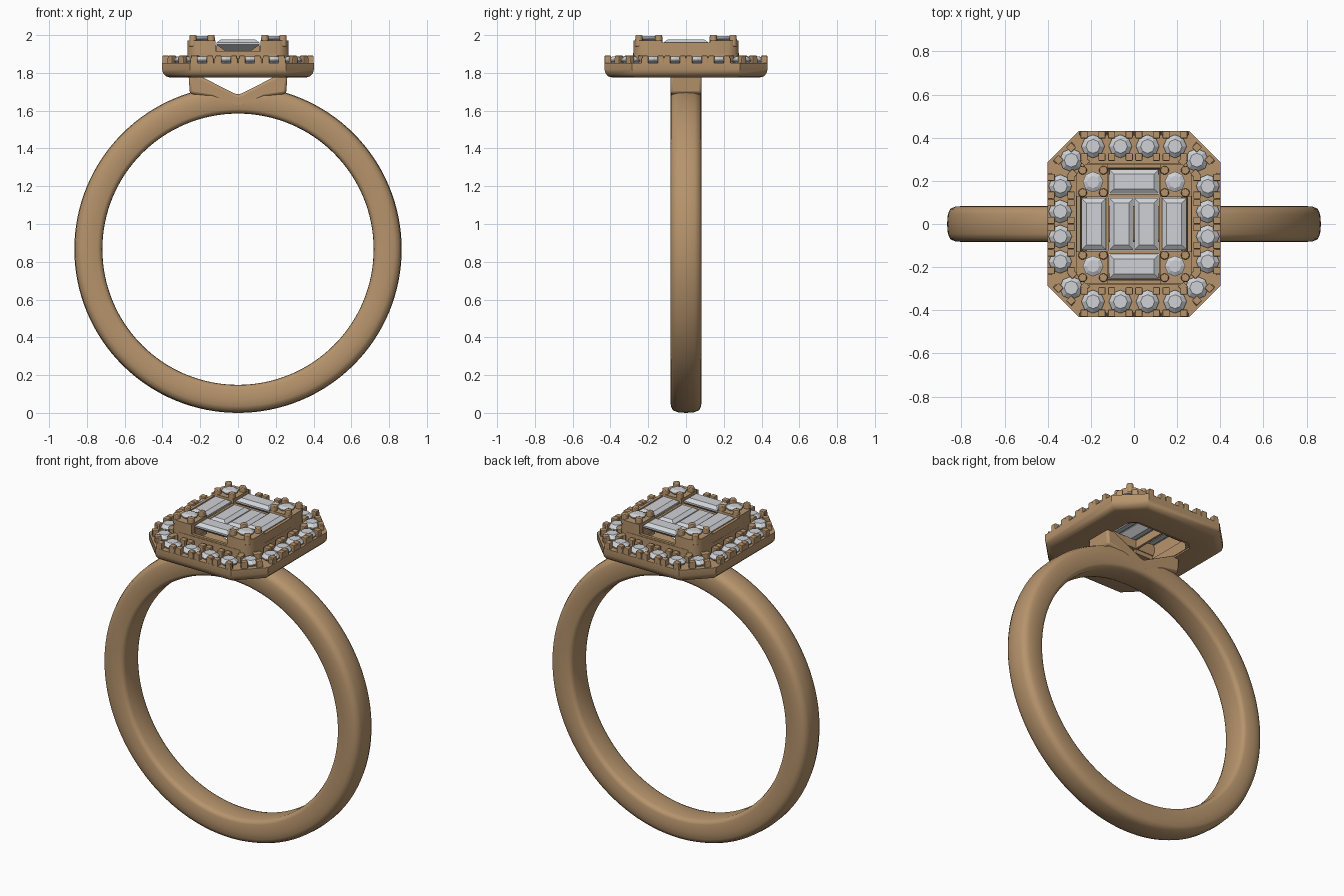
import bpy, bmesh, math
from mathutils import Matrix, Vector

if "Cube" in bpy.data.objects:
    bpy.data.objects.remove(bpy.data.objects["Cube"])


def material(name, rgb):
    m = bpy.data.materials.new(name)
    m.diffuse_color = (*rgb, 1)
    m.use_nodes = True
    m.node_tree.nodes["Principled BSDF"].inputs["Base Color"].default_value = m.diffuse_color
    return m


GOLD = material("warm gold", (0.47, 0.295, 0.150))
STONE = material("pale stone", (0.62, 0.64, 0.67))


def finish(name, bm, mat, smooth=None, bevel=0):
    bmesh.ops.recalc_face_normals(bm, faces=bm.faces)
    me = bpy.data.meshes.new(name)
    bm.to_mesh(me)
    bm.free()
    ob = bpy.data.objects.new(name, me)
    bpy.context.collection.objects.link(ob)
    me.materials.append(mat)
    if bevel:
        b = ob.modifiers.new("soft edges", 'BEVEL')
        b.width, b.segments, b.limit_method = bevel, 2, 'ANGLE'
    if smooth:
        bpy.ops.object.select_all(action='DESELECT')
        ob.select_set(True)
        bpy.context.view_layer.objects.active = ob
        bpy.ops.object.shade_smooth_by_angle(angle=math.radians(smooth))
    return ob


def loft(bm, loops, wrap=False):
    """Skin a series of loops; cap the ends or wrap last to first."""
    rows = [[bm.verts.new(p) for p in loop] for loop in loops]
    pairs = list(zip(rows, rows[1:]))
    if wrap:
        pairs.append((rows[-1], rows[0]))
    else:
        bm.faces.new(rows[0])
        bm.faces.new(rows[-1])
    for a, b in pairs:
        n = len(a)
        for i in range(n):
            j = (i + 1) % n
            bm.faces.new((a[i], a[j], b[j], b[i]))


def octagon(hx, hy, c, z):
    return [(hx, c - hy, z), (hx, hy - c, z), (hx - c, hy, z), (c - hx, hy, z),
            (-hx, hy - c, z), (-hx, c - hy, z), (c - hx, -hy, z), (hx - c, -hy, z)]


def box(bm, center, size, turn=0, pivot=(0, 0, 0)):
    m = (Matrix.Translation(pivot) @ Matrix.Rotation(turn, 4, 'Z')
         @ Matrix.Translation(center) @ Matrix.Diagonal((*size, 1)))
    bmesh.ops.create_cube(bm, size=1, matrix=m)


def round_gem(bm, x, y, z, r, crown, depth):
    def ring(rad, h):
        return [(x + rad * math.cos(math.tau * i / 8), y + rad * math.sin(math.tau * i / 8), z + h)
                for i in range(8)]
    loft(bm, [ring(r * .6, crown), ring(r, 0.002), ring(r, -0.004), ring(r * .12, -depth)])


def baguette(bm, x, y, z, hx, hy):
    def rect(dx, h):
        a, b = hx - dx, hy - dx
        return [(x - a, y - b, z + h), (x + a, y - b, z + h), (x + a, y + b, z + h), (x - a, y + b, z + h)]
    loft(bm, [rect(.022, .02), rect(0, .004), rect(0, -.006), rect(.042, -.038)])


# Band: comfort profile swept round, notched at the top to hold the V support
ZC, R = 0.8665, 0.8665
half = [(0, .718), (.055, .719), (.074, .726), (.082, .742), (.083, .80),
        (.080, .83), (.070, .852), (.045, .863), (0, R)]
profile = half + [(-y, r) for y, r in half[-2:0:-1]]
bm = bmesh.new()
loops = []
for i in range(128):
    t = math.tau * i / 128
    s, c = math.sin(t), math.cos(t)
    limit = (1.645 - ZC) / (c - .5 * abs(s)) if c > .85 else 9
    loops.append([(min(r, limit) * s, y, ZC + min(r, limit) * c) for y, r in profile])
loft(bm, loops, wrap=True)
finish("band", bm, GOLD, 50)

# V support under the setting
right = [(.02, 1.615), (.14, 1.672), (.255, 1.69), (.262, 1.79), (.215, 1.79), (.02, 1.692)]
bm = bmesh.new()
outline = [(0, 1.61)] + right + [(0, 1.685)] + [(-x, z) for x, z in right[::-1]]
loft(bm, [[(x, y, z) for x, z in outline] for y in (-.083, .083)])
finish("v_support", bm, GOLD, 40, bevel=.014)

# Halo tray with rounded lower edge
bm = bmesh.new()
tray = [(.18, 1.776), (.04, 1.776), (.020, 1.782), (.006, 1.797), (0, 1.818),
        (0, 1.853), (.15, 1.853), (.18, 1.853)]
loft(bm, [octagon(.402 - d, .432 - d, .147 - .586 * d, z) for d, z in tray], wrap=True)
finish("halo_tray", bm, GOLD, 35)

# Halo stones: position and outward direction of each
spots = []
for s in (-1, 1):
    for x in (-.19, -.063, .063, .19):
        spots.append((x, s * .36, 0 if s > 0 else math.pi))
    for y in (-.175, -.058, .058, .175):
        spots.append((s * .342, y, -s * math.pi / 2))
    for v in (-1, 1):
        spots.append((s * .291, v * .296, math.atan2(v, s) - math.pi / 2))
gems, prongs = bmesh.new(), bmesh.new()
for x, y, turn in spots:
    round_gem(gems, x, y, 1.866, .054, .02, .045)
    outer = .072 if abs(y) > .3 else .06
    for s in (-1, 1):
        box(prongs, (s * .041, outer - .018, 1.866), (.033, .034, .05), turn, (x, y, 0))
        box(prongs, (s * .041, -.05, 1.866), (.033, .034, .05), turn, (x, y, 0))
        # low wall between neighbouring prongs
        box(prongs, (s * .052, outer - .012, 1.86), (.02, .02, .04), turn, (x, y, 0))
finish("halo_stones", gems, STONE)
finish("halo_prongs", prongs, GOLD, bevel=.004)

# Centre setting: frame wall, dividing bars and corner blocks
bm = bmesh.new()
frame = [(.05, 1.785), (0, 1.785), (0, 1.905), (.022, 1.905), (.03, 1.86)]
loft(bm, [octagon(.268 - d, .28 - d, .06 - .3 * d, z) for d, z in frame], wrap=True)
for s in (-1, 1):
    box(bm, (0, s * .131, 1.915), (.5, .018, .06))
    box(bm, (s * .122, 0, 1.915), (.014, .5, .06))
    box(bm, (s * .258, 0, 1.915), (.018, .27, .09))
    box(bm, (0, s * .268, 1.895), (.27, .018, .04))
finish("centre_frame", bm, GOLD)

bm, posts, gems = bmesh.new(), bmesh.new(), bmesh.new()
for sx in (-1, 1):
    for sy in (-1, 1):
        plan = [(.12, .127), (.268, .127), (.268, .225), (.253, .26), (.22, .278), (.12, .278)]
        loft(bm, [[(sx * x, sy * y, z) for x, y in plan] for z in (1.86, 1.972)])
        round_gem(gems, sx * .19, sy * .195, 1.983, .048, .012, .03)
        for dx in (-.048, .048):
            for dy in (-.052, .052):
                bmesh.ops.create_cone(
                    posts, cap_ends=True, segments=14, radius1=.021, radius2=.019, depth=.06,
                    matrix=Matrix.Translation((sx * .19 + dx, sy * .197 + dy, 1.97)))
finish("corner_blocks", bm, GOLD, 40)
finish("corner_prongs", posts, GOLD, 40, bevel=.004)
finish("corner_stones", gems, STONE)

# Baguette stones: outer four raised, middle pair a little lower
bm = bmesh.new()
for s in (-1, 1):
    baguette(bm, s * .186, 0, 1.956, .057, .12)
    baguette(bm, 0, s * .197, 1.956, .114, .056)
    baguette(bm, s * .058, 0, 1.940, .056, .12)
finish("baguette_stones", bm, STONE)
